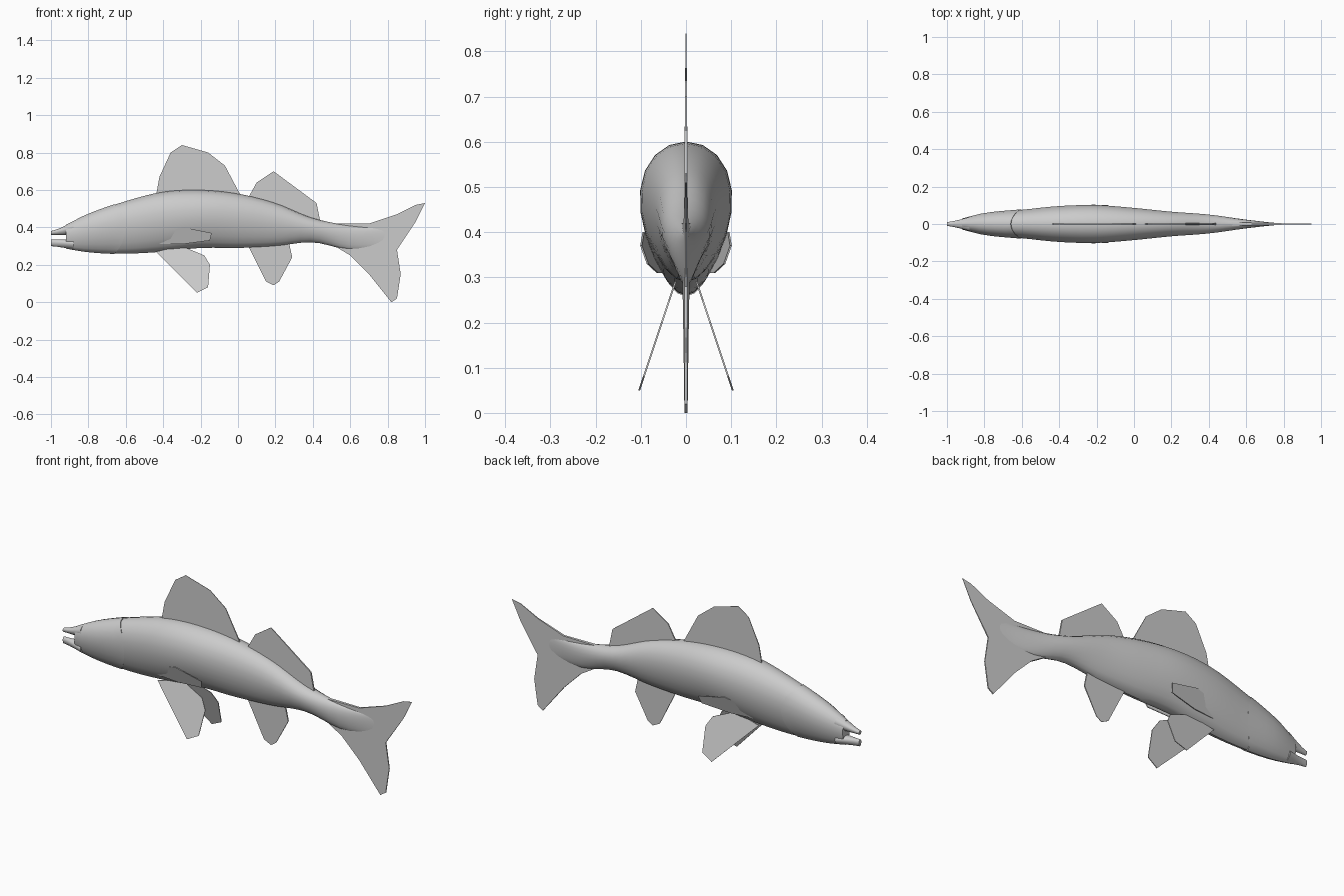
import bpy, bmesh
from math import sin, cos, pi, radians

old = bpy.data.objects.get("Cube")
if old:
    bpy.data.objects.remove(old, do_unlink=True)

grey = bpy.data.materials.new("plain_grey")
grey.use_nodes = True
colour = (.6, .6, .6, 1)
grey.diffuse_color = colour
grey.node_tree.nodes["Principled BSDF"].inputs["Base Color"].default_value = colour

# Outline of the fish, one value for each fifth of a unit from the snout
SPACING = .2
BACK = .38, .47, .54, .59, .6, .58, .53, .45, .41, .4
BELLY = .3, .27, .26, .27, .29, .29, .3, .32, .28, .3
WIDTH = .01, .055, .075, .095, .1, .085, .065, .05, .023, .003


def smooth_value(values, x):
    """Read a smooth curve through evenly spaced values at position x."""
    place = (x + 1) / SPACING
    last = len(values) - 1
    i = max(0, min(last - 1, int(place)))
    f = place - i
    a, b = values[i], values[i + 1]
    slope_a = (b - values[max(0, i - 1)]) / 2
    slope_b = (values[min(last, i + 2)] - a) / 2
    rise = f * f * (3 - 2 * f)
    return a + (b - a) * rise + f * (1 - f) * (slope_a * (1 - f) - slope_b * f)


def back(x):
    return smooth_value(BACK, x)


def belly(x):
    return smooth_value(BELLY, x)


def upper_lip(x):
    return .36


def lower_lip(x):
    return .335


def finish(name, bm, angle):
    """Turn a bmesh into a named, shaded object."""
    bmesh.ops.recalc_face_normals(bm, faces=bm.faces)
    mesh = bpy.data.meshes.new(name)
    bm.to_mesh(mesh)
    bm.free()
    mesh.materials.append(grey)
    obj = bpy.data.objects.new(name, mesh)
    bpy.context.collection.objects.link(obj)
    bpy.ops.object.select_all(action='DESELECT')
    obj.select_set(True)
    bpy.context.view_layer.objects.active = obj
    bpy.ops.object.shade_smooth_by_angle(angle=radians(angle))


def loft(name, start, end, steps, low, high, pad=0, sweep=0, sides=20):
    """Skin egg-shaped rings between two outlines.
    pad swells the rings; sweep bows them back at mid height."""
    bm = bmesh.new()
    rings = []
    for i in range(steps + 1):
        part = i / steps
        ring = []
        for k in range(sides):
            t = 2 * pi * k / sides
            x = start + (end - start) * part + sweep * part * sin(t) ** 2
            middle = (low(x) + high(x)) / 2
            height = (high(x) - low(x)) / 2 + pad
            width = smooth_value(WIDTH, x) + pad
            y = width * sin(t) * (1 + cos(t) / 5)
            ring.append(bm.verts.new((x, y, middle + height * cos(t))))
        rings.append(ring)
    for a, b in zip(rings, rings[1:]):
        for k in range(sides):
            bm.faces.new((a[k - 1], a[k], b[k], b[k - 1]))
    bm.faces.new(rings[0])
    bm.faces.new(rings[-1])
    finish(name, bm, 35)


def fin(name, outline, thickness, centre=lambda x, z: 0):
    """Thin fin from an outline in x and z, with y given by rules."""
    bm = bmesh.new()
    left, right = ([bm.verts.new((x, centre(x, z) + s * thickness(x, z) / 2, z))
                    for x, z in outline] for s in (1, -1))
    bm.faces.new(left)
    bm.faces.new(right[::-1])
    for k in range(len(outline)):
        bm.faces.new((left[k - 1], right[k - 1], right[k], left[k]))
    bmesh.ops.triangulate(bm, faces=[f for f in bm.faces if len(f.verts) > 4])
    finish(name, bm, 20)


# Trunk, and a head whose gill cover stands slightly proud of it
loft("body", -.75, .8, 30, belly, back)
loft("head", -.92, -.66, 6, belly, back, pad=.003, sweep=.06)

# Open mouth
loft("upper_jaw", -1, -.88, 4, upper_lip, back)
loft("lower_jaw", -1, -.88, 4, belly, lower_lip)


# Fins on the centre line, thickest at the root
def dorsal_taper(x, z):
    return max(.002, (.9 - z) / 50)


def anal_taper(x, z):
    return z / 40


def tail_taper(x, z):
    return .001 + (1 - x) / 30


fin("front_dorsal_fin", [
    (-.44, .56), (-.42, .67), (-.36, .8), (-.3, .84),
    (-.16, .8), (-.07, .73), (.02, .56)], dorsal_taper)
fin("rear_dorsal_fin", [
    (.05, .55), (.1, .64), (.19, .7), (.42, .53), (.44, .43)], dorsal_taper)
fin("anal_fin", [
    (.05, .31), (.15, .11), (.19, .09), (.22, .11), (.29, .24),
    (.27, .33)], anal_taper)
fin("tail_fin", [
    (.5, .42), (.7, .42), (.85, .47), (.95, .52), (1, .53), (.95, .43),
    (.85, .28), (.87, .15), (.85, .02), (.82, 0), (.7, .15), (.6, .25),
    (.5, .31)], tail_taper)


# Paired fins on both sides
def sheet(x, z):
    return .004


for side, s in (("left", 1), ("right", -1)):
    fin(side + "_pelvic_fin", [
        (-.44, .27), (-.3, .3), (-.18, .25), (-.15, .2), (-.16, .08),
        (-.22, .05)], sheet, lambda x, z: s * (.12 - z / 3))
    fin(side + "_pectoral_fin", [
        (-.45, .31), (-.38, .38), (-.29, .4), (-.14, .37), (-.15, .33),
        (-.3, .31)], sheet, lambda x, z: s * (z / 3 + x / 10 - .01))
